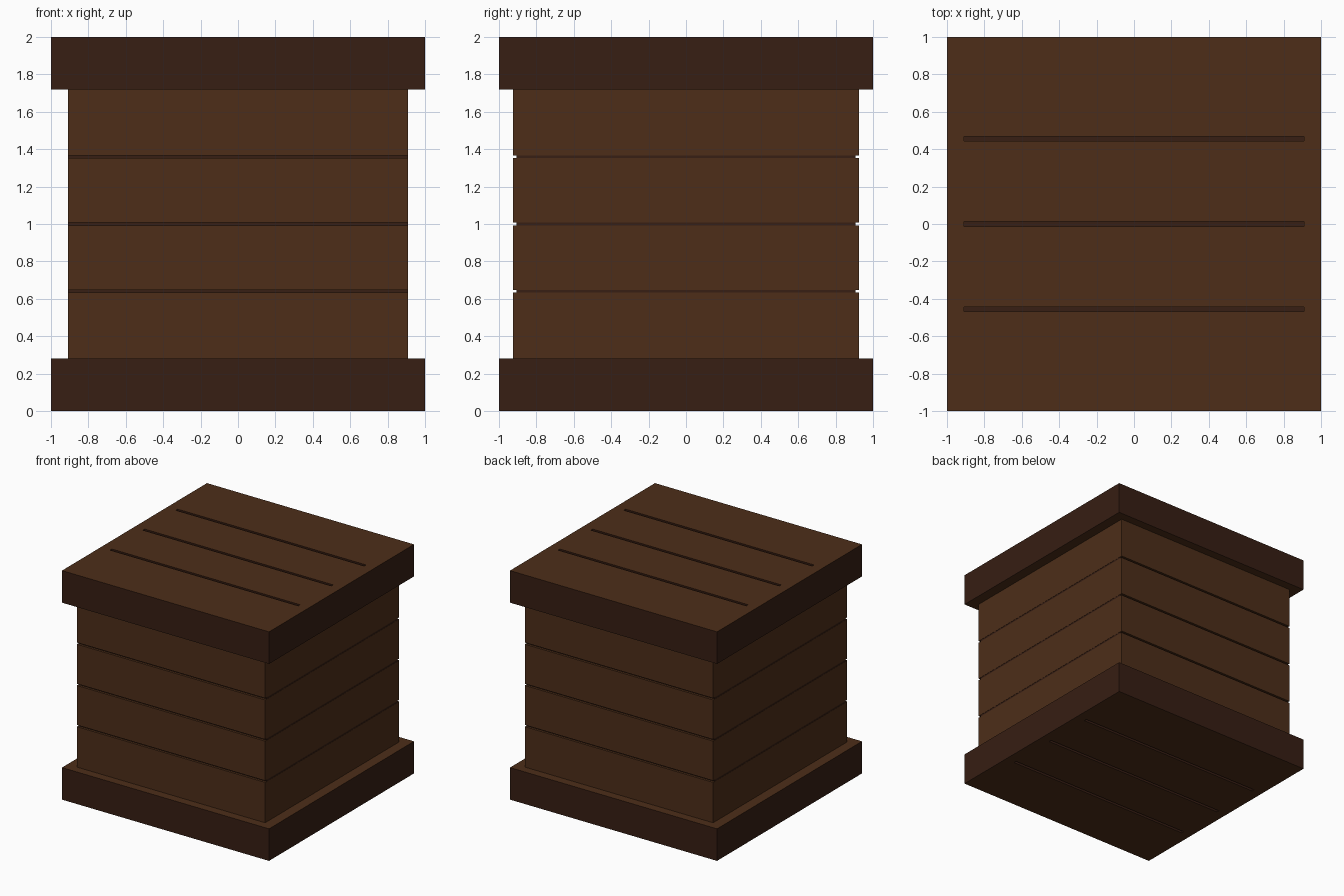
import bpy, bmesh
from mathutils import Matrix, Vector

if "Cube" in bpy.data.objects:
    bpy.data.objects.remove(bpy.data.objects["Cube"])


def material(name, color):
    m = bpy.data.materials.new(name)
    m.diffuse_color = (*color, 1)
    m.use_nodes = True
    m.node_tree.nodes["Principled BSDF"].inputs["Base Color"].default_value = m.diffuse_color
    return m


LIGHT = material("plank_wood", (0.074, 0.027, 0.0095))
DARK = material("dark_wood", (0.038, 0.013, 0.0065))


def box_bm(size, center):
    bm = bmesh.new()
    bmesh.ops.create_cube(bm, size=1, matrix=Matrix.Translation(center) @ Matrix.Diagonal((*size, 1)))
    return bm


def finish(name, bm, mats):
    bmesh.ops.recalc_face_normals(bm, faces=bm.faces[:])
    me = bpy.data.meshes.new(name)
    bm.to_mesh(me)
    bm.free()
    for m in mats:
        me.materials.append(m)
    ob = bpy.data.objects.new(name, me)
    bpy.context.collection.objects.link(ob)
    return ob


SLOTS = (-0.455, 0.0, 0.455)
HALF_SLOT, SLOT_X, DEPTH = 0.0125, 0.91, 0.02


def slab(name, z0, z1, outward):
    """Dark-edged slab with light faces and three sunken slots on its outer side."""
    bm = box_bm((2, 2, z1 - z0), (0, 0, (z0 + z1) / 2))
    cuts = [((s * SLOT_X, 0, 0), (1, 0, 0)) for s in (-1, 1)]
    cuts += [((0, y + s * HALF_SLOT, 0), (0, 1, 0)) for y in SLOTS for s in (-1, 1)]
    for co, no in cuts:
        bmesh.ops.bisect_plane(bm, geom=bm.verts[:] + bm.edges[:] + bm.faces[:],
                               plane_co=co, plane_no=no)
    bm.normal_update()
    slots = []
    for f in bm.faces:
        c = f.calc_center_median()
        f.material_index = 0 if abs(f.normal.z) > 0.5 else 1
        if f.normal.z * outward > 0.5 and abs(c.x) < SLOT_X \
                and any(abs(c.y - y) < HALF_SLOT for y in SLOTS):
            slots.append(f)
    for f in slots:
        f.material_index = 1
    sunk = bmesh.ops.extrude_discrete_faces(bm, faces=slots)["faces"]
    verts = list({v for f in sunk for v in f.verts})
    bmesh.ops.translate(bm, verts=verts, vec=Vector((0, 0, -outward * DEPTH)))
    finish(name, bm, [LIGHT, DARK])


# Base and lid
slab("base_slab", 0, 0.28, -1)
slab("lid_slab", 1.72, 2, 1)

# Four stacked planks with narrow gaps
GAP = 0.015
for i in range(4):
    lo = 0.28 + 0.36 * i + (GAP / 2 if i > 0 else 0)
    hi = 0.28 + 0.36 * (i + 1) - (GAP / 2 if i < 3 else 0)
    finish(f"wall_plank_{i + 1}", box_bm((1.82, 1.85, hi - lo), (0, 0, (lo + hi) / 2)), [LIGHT])

# Dark core seen through the gaps
finish("inner_core", box_bm((1.816, 1.81, 1.44), (0, 0, 1)), [DARK])
